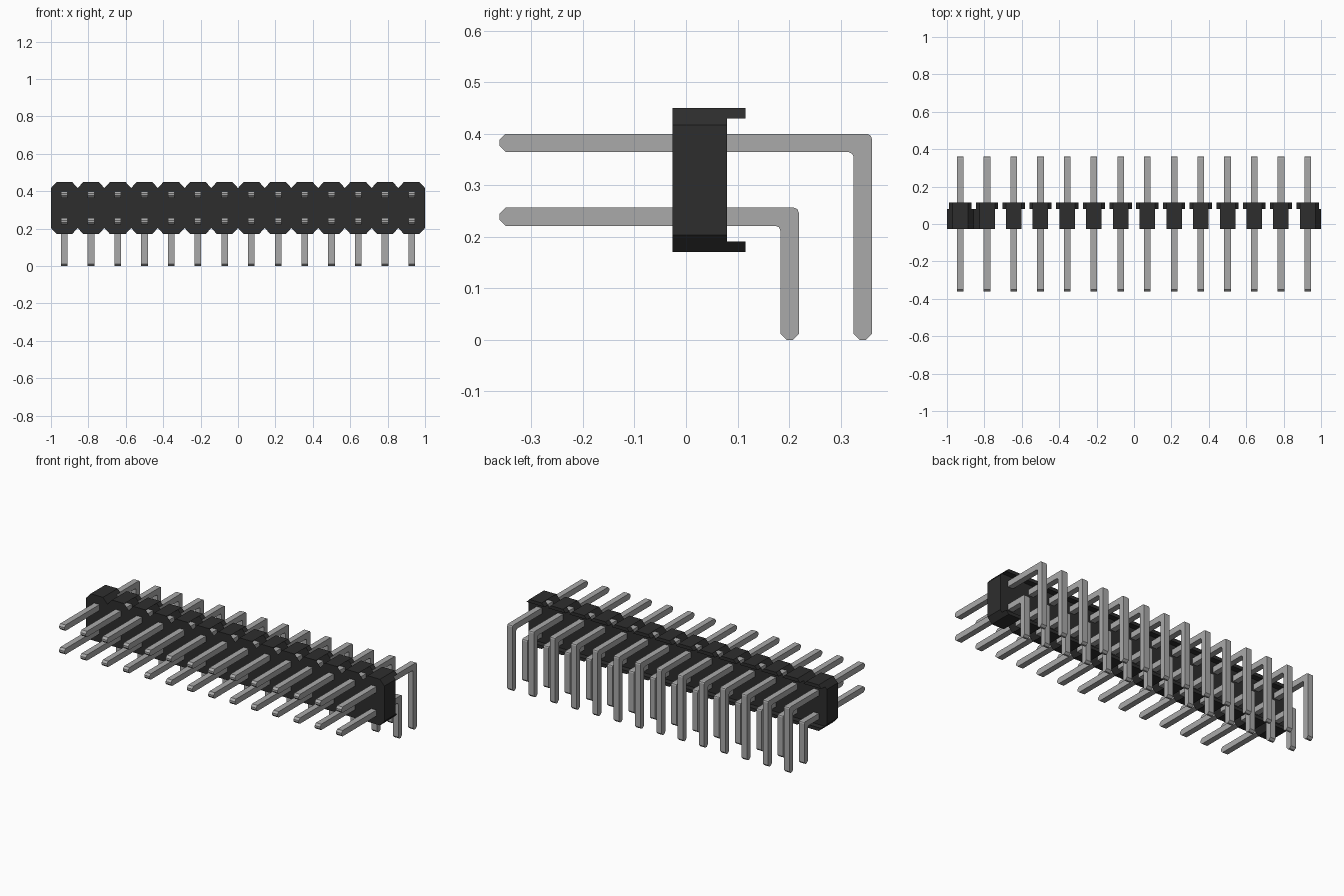
import bpy
import bmesh

cube = bpy.data.objects.get("Cube")
if cube:
    bpy.data.objects.remove(cube, do_unlink=True)

COUNT = 14
PITCH = 2.0 / COUNT
FIRST_X = -1.0 + PITCH / 2


def material(name, value, rough):
    m = bpy.data.materials.new(name)
    m.use_nodes = True
    colour = (value, value, value, 1.0)
    m.diffuse_color = colour
    bsdf = m.node_tree.nodes["Principled BSDF"]
    bsdf.inputs["Base Color"].default_value = colour
    bsdf.inputs["Roughness"].default_value = rough
    return m


black = material("black plastic", 0.027, 0.6)
metal = material("grey metal", 0.40, 0.5)


def prism(bm, points, place, near, far, skip=(), caps=(True, True)):
    """Extrude a counter-clockwise profile; skip lists the sides left open."""
    a = [bm.verts.new(place(u, v, near)) for u, v in points]
    b = [bm.verts.new(place(u, v, far)) for u, v in points]
    if caps[0]:
        bm.faces.new(a)
    if caps[1]:
        bm.faces.new(b[::-1])
    n = len(points)
    for i in range(n):
        j = (i + 1) % n
        if i not in skip:
            bm.faces.new((a[j], a[i], b[i], b[j]))


def finish(bm, name, mat):
    bmesh.ops.remove_doubles(bm, verts=bm.verts[:], dist=0.0001)
    mesh = bpy.data.meshes.new(name)
    bm.to_mesh(mesh)
    bm.free()
    mesh.materials.append(mat)
    obj = bpy.data.objects.new(name, mesh)
    bpy.context.collection.objects.link(obj)
    return obj


def along_y(u, v, d):
    return (u, d, v)


def along_x(u, v, d):
    return (d, u, v)


# Housing: a row of octagonal cells, open at the notches between them
Y0, Y1, LIP = -0.026, 0.080, 0.115
Z0, Z1 = 0.171, 0.450
CX, CZ, LIP_H = 0.030, 0.033, 0.020
H = PITCH / 2
T = H - CX

bm = bmesh.new()
for k in range(COUNT):
    x = FIRST_X + k * PITCH
    cell = [(x - T, Z0), (x + T, Z0), (x + H, Z0 + CZ), (x + H, Z1 - CZ),
            (x + T, Z1), (x - T, Z1), (x - H, Z1 - CZ), (x - H, Z0 + CZ)]
    # Sides 1, 2, 3 face right of the cell, sides 5, 6, 7 face left
    skip = set()
    if k < COUNT - 1:
        skip |= {2} if k == 0 else {1, 2, 3}
    if k > 0:
        skip |= {6} if k == 1 else {5, 6, 7}
    prism(bm, cell, along_y, Y0, Y1, skip)
finish(bm, "housing", black)

# Lips: thin rear ledges carrying on the top and bottom of each cell
W = T + CX * LIP_H / CZ
for name, outline in (
        ("top_lips", [(-W, Z1 - LIP_H), (W, Z1 - LIP_H), (T, Z1), (-T, Z1)]),
        ("bottom_lips", [(-T, Z0), (T, Z0), (W, Z0 + LIP_H), (-W, Z0 + LIP_H)])):
    bm = bmesh.new()
    for k in range(COUNT):
        x = FIRST_X + k * PITCH
        prism(bm, [(x + u, v) for u, v in outline], along_y, Y1, LIP,
              caps=(False, True))
    finish(bm, name, black)

# Pins: right-angled square wire with chamfered tips, one row per height
TH, C = 0.0355, 0.012
TIP_Y = -0.362


def pin_row(name, top, back):
    low, inner = top - TH, back - TH
    profile = [
        (TIP_Y + C, low), (inner - 0.010, low),
        (inner - 0.003, low - 0.003), (inner, low - 0.010),
        (inner, C), (inner + C, 0), (back - C, 0), (back, C),
        (back, top - 0.010), (back - 0.003, top - 0.003), (back - 0.010, top),
        (TIP_Y + C, top), (TIP_Y, top - C), (TIP_Y, low + C)]
    bm = bmesh.new()
    prism(bm, profile, along_x, TH / 2, -TH / 2)
    obj = finish(bm, name, metal)
    obj.location.x = FIRST_X
    array = obj.modifiers.new("row", 'ARRAY')
    array.count = COUNT
    array.use_relative_offset = False
    array.use_constant_offset = True
    array.constant_offset_displace = (PITCH, 0, 0)


pin_row("upper_pins", 0.400, 0.361)
pin_row("lower_pins", 0.257, 0.219)
